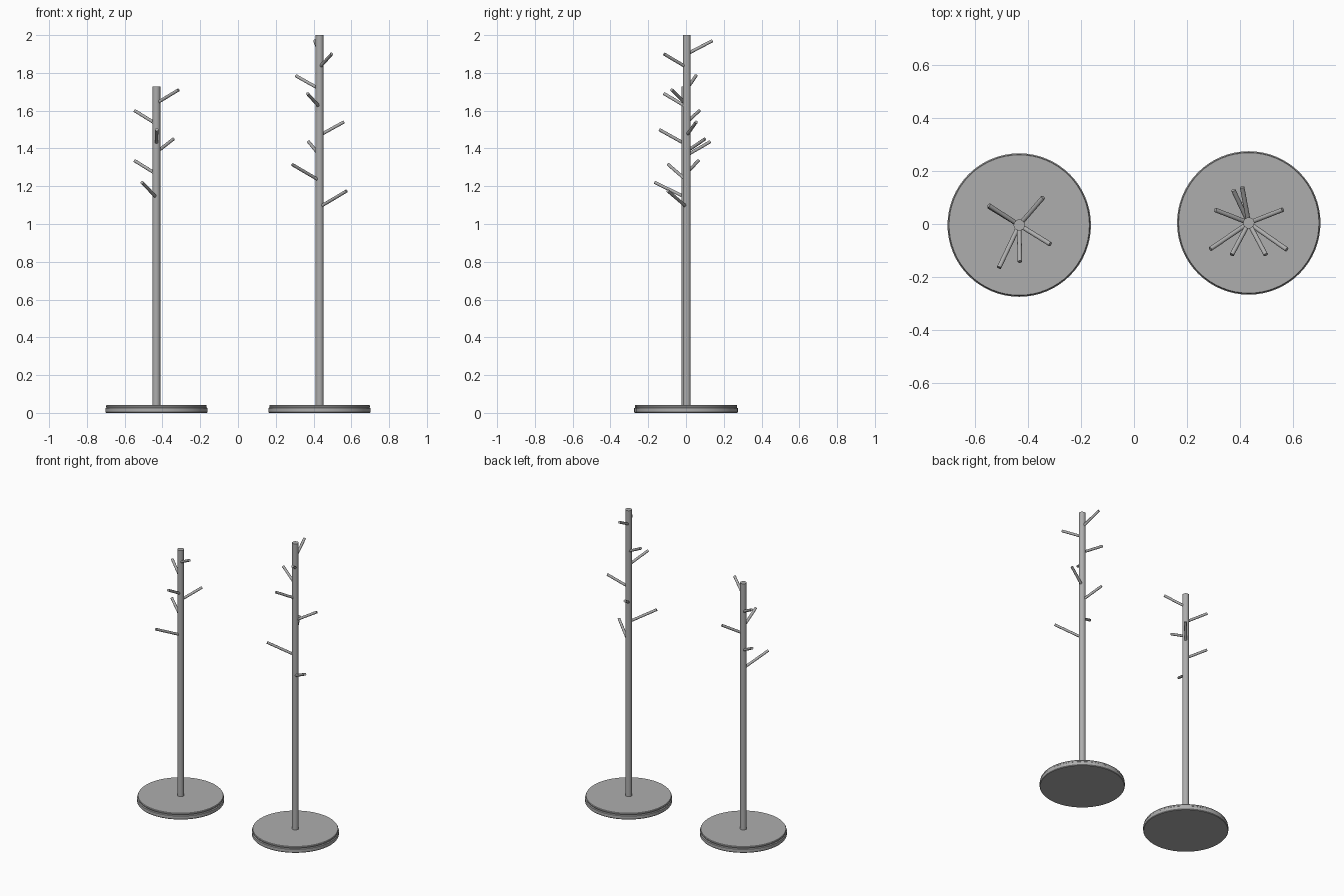
import bpy, bmesh
from mathutils import Vector

cube = bpy.data.objects.get("Cube")
if cube:
    bpy.data.objects.remove(cube, do_unlink=True)

grey = bpy.data.materials.new("grey metal")
grey.use_nodes = True
colour = (0.42, 0.42, 0.42, 1)
grey.diffuse_color = colour
grey.node_tree.nodes["Principled BSDF"].inputs["Base Color"].default_value = colour

POLE_R = 0.021


def finish(bm, name):
    """Turn a bmesh into a smooth-shaded object with sharp rims."""
    bmesh.ops.recalc_face_normals(bm, faces=bm.faces)
    mesh = bpy.data.meshes.new(name)
    bm.to_mesh(mesh)
    bm.free()
    mesh.materials.append(grey)
    obj = bpy.data.objects.new(name, mesh)
    bpy.context.collection.objects.link(obj)
    bpy.ops.object.select_all(action="DESELECT")
    obj.select_set(True)
    bpy.context.view_layer.objects.active = obj
    bpy.ops.object.shade_smooth_by_angle(angle=0.6)
    return obj


def rod(name, start, end, radius, sides):
    """Capped cylinder between two points."""
    axis = end - start
    bm = bmesh.new()
    bmesh.ops.create_cone(bm, cap_ends=True, segments=sides, radius1=radius,
                          radius2=radius, depth=axis.length)
    bmesh.ops.rotate(bm, verts=bm.verts, matrix=axis.to_track_quat("Z", "Y").to_matrix())
    bmesh.ops.translate(bm, verts=bm.verts, vec=(start + end) / 2)
    return finish(bm, name)


def disc(name, centre, profile, sides=64):
    """Round base lofted through (radius, height) rings."""
    bm = bmesh.new()
    bmesh.ops.create_circle(bm, cap_ends=True, segments=sides, radius=profile[0][0])
    top = bm.faces[:][0]
    bmesh.ops.translate(bm, verts=bm.verts, vec=(0, 0, profile[0][1]))
    for (r0, z0), (r1, z1) in zip(profile, profile[1:]):
        ring = bmesh.ops.extrude_face_region(bm, geom=[top])["geom"]
        if z0 != profile[0][1]:
            bmesh.ops.delete(bm, geom=[top], context="FACES_ONLY")
        top = next(g for g in ring if isinstance(g, bmesh.types.BMFace))
        bmesh.ops.scale(bm, verts=top.verts, vec=(r1 / r0, r1 / r0, 1))
        bmesh.ops.translate(bm, verts=top.verts, vec=(0, 0, z1 - z0))
    bmesh.ops.translate(bm, verts=bm.verts, vec=centre)
    return finish(bm, name)


def stand(side, x, y, height, branches):
    """Base, pole and upward-slanting pegs; peg = tip offset x, y, tip z, z at pole."""
    centre = Vector((x, y, 0))
    disc(side + "_base", centre,
         [(0.267, 0), (0.27, 0.004), (0.27, 0.025), (0.265, 0.029), (0.267, 0.037), (0.264, 0.042)])
    rod(side + "_pole", centre + Vector((0, 0, 0.035)), centre + Vector((0, 0, height)), POLE_R, 24)
    for i, (dx, dy, tip_z, root_z) in enumerate(branches, 1):
        tip = Vector((dx, dy, tip_z))
        reach = Vector((dx, dy)).length
        slope = (tip_z - root_z) / (reach - POLE_R)
        root = Vector((0, 0, tip_z - slope * reach))
        rod(f"{side}_peg_{i}", centre + root, centre + tip, 0.0085, 16)


stand("short_stand", -0.432, -0.004, 1.727, [
    (0.117, -0.072, 1.71, 1.65),
    (-0.115, 0.074, 1.60, 1.54),
    (0.002, -0.138, 1.50, 1.435),
    (0.090, 0.104, 1.45, 1.39),
    (-0.115, 0.070, 1.335, 1.275),
    (-0.076, -0.160, 1.22, 1.15)])

stand("tall_stand", 0.432, 0.004, 2.0, [
    (-0.025, 0.135, 1.97, 1.91),
    (0.064, -0.120, 1.90, 1.84),
    (-0.126, 0.049, 1.785, 1.725),
    (-0.064, -0.120, 1.69, 1.63),
    (0.128, 0.050, 1.54, 1.48),
    (-0.058, 0.123, 1.435, 1.375),
    (-0.145, -0.098, 1.315, 1.24),
    (0.143, -0.100, 1.175, 1.10)])
